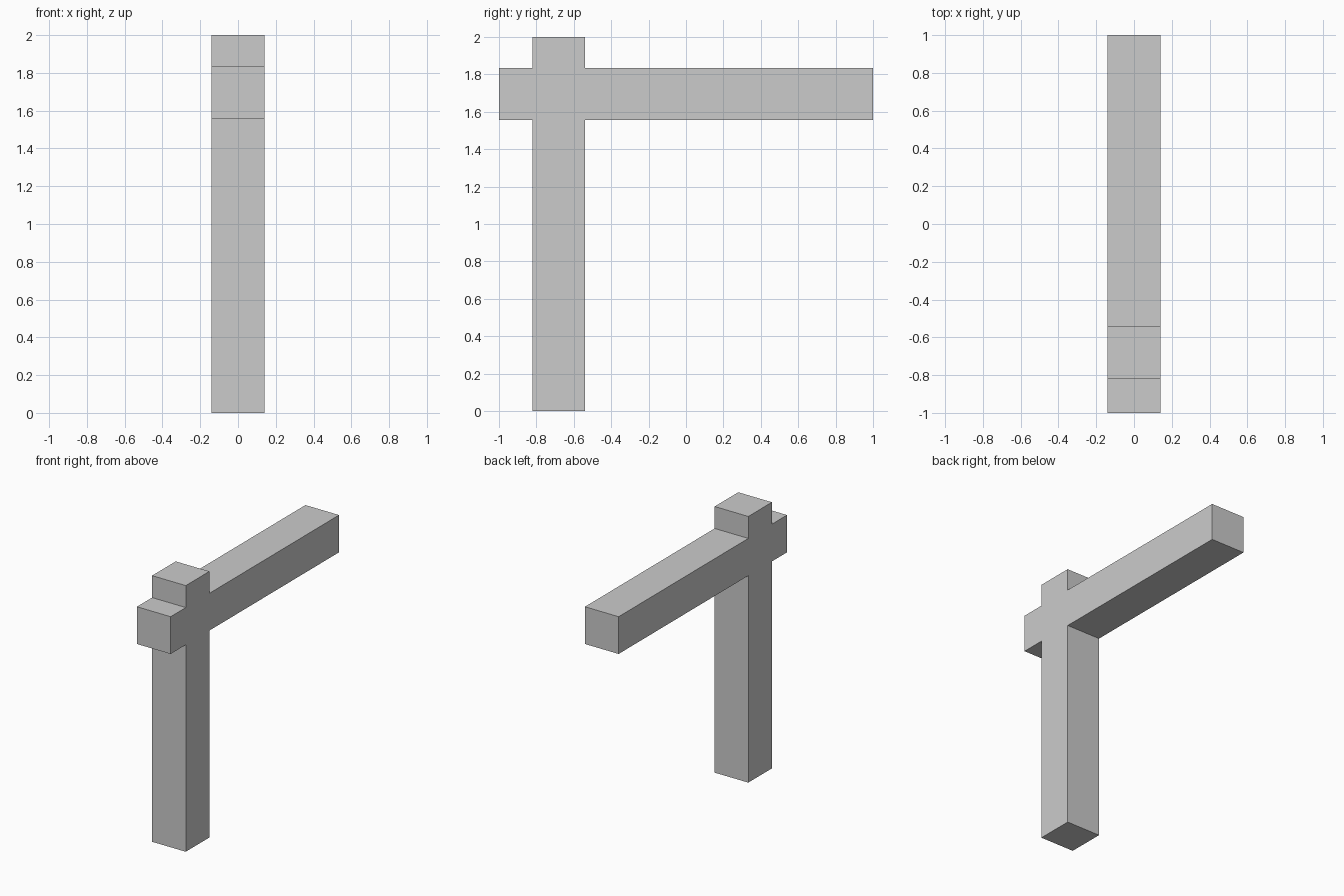
import bpy
import bmesh

cube = bpy.data.objects.get("Cube")
if cube:
    bpy.data.objects.remove(cube, do_unlink=True)

HALF_WIDTH = 0.14
POST_FRONT, POST_BACK = -0.82, -0.54
BEAM_BOTTOM, BEAM_TOP = 1.555, 1.835

grey = bpy.data.materials.new("light grey")
grey.use_nodes = True
colour = (0.6, 0.6, 0.6, 1)
grey.diffuse_color = colour
grey.node_tree.nodes["Principled BSDF"].inputs["Base Color"].default_value = colour

# Side outline of the post crossed by the beam, as (y, z)
outline = [
    (POST_FRONT, 0), (POST_BACK, 0),
    (POST_BACK, BEAM_BOTTOM), (1, BEAM_BOTTOM),
    (1, BEAM_TOP), (POST_BACK, BEAM_TOP),
    (POST_BACK, 2), (POST_FRONT, 2),
    (POST_FRONT, BEAM_TOP), (-1, BEAM_TOP),
    (-1, BEAM_BOTTOM), (POST_FRONT, BEAM_BOTTOM),
]

# Extrude the outline across the width
bm = bmesh.new()
side = bm.faces.new([bm.verts.new((-HALF_WIDTH, y, z)) for y, z in outline])
result = bmesh.ops.extrude_face_region(bm, geom=[side], use_keep_orig=True)
moved = [g for g in result["geom"] if isinstance(g, bmesh.types.BMVert)]
bmesh.ops.translate(bm, verts=moved, vec=(2 * HALF_WIDTH, 0, 0))
bmesh.ops.recalc_face_normals(bm, faces=bm.faces)

mesh = bpy.data.meshes.new("post_and_beam")
bm.to_mesh(mesh)
bm.free()
mesh.materials.append(grey)
bpy.context.collection.objects.link(bpy.data.objects.new("post_and_beam", mesh))
